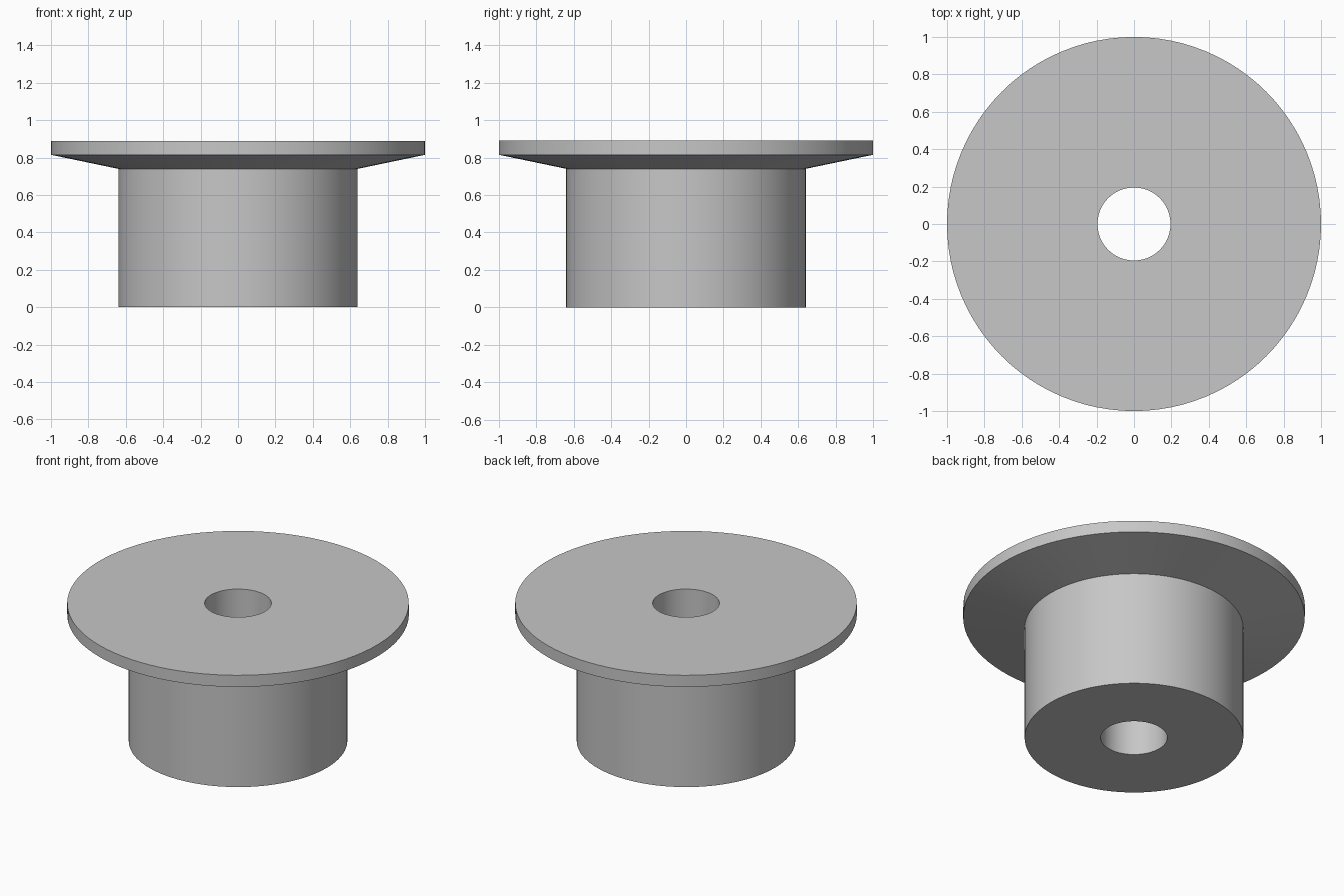
import bpy
import bmesh
import math

cube = bpy.data.objects.get("Cube")
if cube:
    bpy.data.objects.remove(cube, do_unlink=True)

SIDES = 96
BORE, HUB, RIM = 0.195, 0.64, 1.0

# Plain grey metal
metal = bpy.data.materials.new("light_grey_metal")
metal.use_nodes = True
grey = (0.57, 0.57, 0.57, 1.0)
metal.diffuse_color = grey
metal.node_tree.nodes["Principled BSDF"].inputs["Base Color"].default_value = grey


def lathe(name, profile, material):
    """Revolve a closed (radius, height) profile around z."""
    bm = bmesh.new()
    rings = []
    for i in range(SIDES):
        a = math.tau * i / SIDES
        rings.append([bm.verts.new((r * math.cos(a), r * math.sin(a), z))
                      for r, z in profile])
    count = len(profile)
    for i in range(SIDES):
        here, there = rings[i], rings[(i + 1) % SIDES]
        for j in range(count):
            k = (j + 1) % count
            bm.faces.new((here[j], there[j], there[k], here[k]))
    bmesh.ops.recalc_face_normals(bm, faces=bm.faces)
    mesh = bpy.data.meshes.new(name)
    bm.to_mesh(mesh)
    bm.free()
    mesh.materials.append(material)
    obj = bpy.data.objects.new(name, mesh)
    bpy.context.collection.objects.link(obj)
    return obj


# Hub, tapered flange underside, rim and through bore in one turned section
bushing = lathe("flanged_bushing", [
    (BORE, 0.0), (HUB, 0.0), (HUB, 0.74),
    (RIM, 0.815), (RIM, 0.89), (BORE, 0.89),
], metal)

# Smooth round walls; the taper meets the hub and rim at hard edges
bpy.ops.object.select_all(action="DESELECT")
bushing.select_set(True)
bpy.context.view_layer.objects.active = bushing
bpy.ops.object.shade_smooth_by_angle(angle=math.radians(30))
